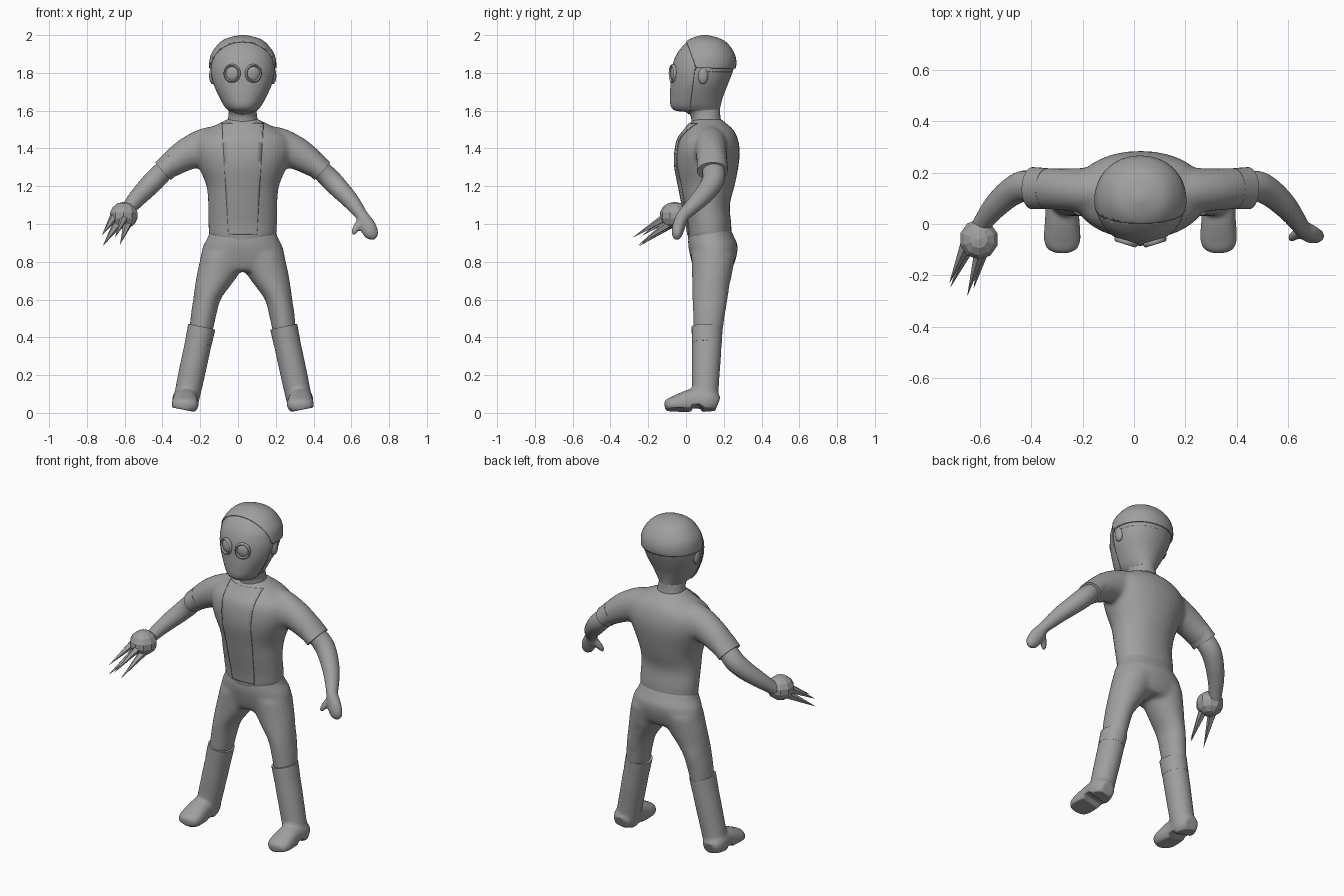
import bpy, bmesh, math
from mathutils import Vector, Matrix

if "Cube" in bpy.data.objects:
    bpy.data.objects.remove(bpy.data.objects["Cube"])

C = 0.025  # x of the body's mirror plane
GREY = bpy.data.materials.new("plain grey")
GREY.diffuse_color = (0.35, 0.35, 0.35, 1)
GREY.use_nodes = True
GREY.node_tree.nodes["Principled BSDF"].inputs["Base Color"].default_value = GREY.diffuse_color


def finish(bm, name, smooth=True, angle=50):
    bmesh.ops.recalc_face_normals(bm, faces=bm.faces)
    me = bpy.data.meshes.new(name)
    bm.to_mesh(me)
    bm.free()
    me.materials.append(GREY)
    ob = bpy.data.objects.new(name, me)
    bpy.context.collection.objects.link(ob)
    if smooth:
        bpy.context.view_layer.objects.active = ob
        for o in bpy.context.selected_objects:
            o.select_set(False)
        ob.select_set(True)
        bpy.ops.object.shade_smooth_by_angle(angle=math.radians(angle))
    return ob


def spline(pts, k):
    """Smooth curve through tuples of any length."""
    out = []
    for i in range(len(pts) - 1):
        p0, p1, p2, p3 = pts[max(i - 1, 0)], pts[i], pts[i + 1], pts[min(i + 2, len(pts) - 1)]
        for j in range(k):
            t = j / k
            out.append([0.5 * (2 * b + (c - a) * t + (2 * a - 5 * b + 4 * c - d) * t * t
                        + (3 * b - a - 3 * c + d) * t ** 3) for a, b, c, d in zip(p0, p1, p2, p3)])
    return out + [list(pts[-1])]


def loft(bm, pts, n=32, k=4, flat=False, ref=(0, 1, 0), power=2.0):
    """Closed tube through (x, y, z, half width, half depth)."""
    pts = spline(pts, k)
    pos = [Vector(p[:3]) for p in pts]
    rings = []
    for i, p in enumerate(pts):
        t = Vector((0, 0, 1)) if flat else (pos[min(i + 1, len(pos) - 1)] - pos[max(i - 1, 0)]).normalized()
        a = Vector(ref).cross(t).normalized()
        b = t.cross(a)
        ring = []
        for j in range(n):
            w = 2 * math.pi * j / n
            c, s = math.cos(w), math.sin(w)
            c = math.copysign(abs(c) ** (2 / power), c)
            s = math.copysign(abs(s) ** (2 / power), s)
            ring.append(bm.verts.new(pos[i] + a * c * p[3] + b * s * p[4]))
        rings.append(ring)
    for r, q in zip(rings, rings[1:]):
        for j in range(n):
            bm.faces.new((r[j], r[(j + 1) % n], q[(j + 1) % n], q[j]))
    bm.faces.new(rings[0][::-1])
    bm.faces.new(rings[-1])


def upright(rows):
    """Rows of (z, half width, front y, back y) to loft points."""
    return [(C, (f + b) / 2, z, w, (b - f) / 2) for z, w, f, b in rows]


def side(pts, s):
    return [(C + s * p[0],) + tuple(p[1:]) for p in pts]


def fuse(ob, voxel, rounds):
    """Blend overlapping volumes into one smooth skin."""
    m = ob.modifiers.new("blend", 'REMESH')
    m.mode, m.voxel_size = 'VOXEL', voxel
    m = ob.modifiers.new("soften", 'SMOOTH')
    m.factor, m.iterations = 0.5, rounds
    bpy.context.view_layer.update()
    me = bpy.data.meshes.new_from_object(ob.evaluated_get(bpy.context.evaluated_depsgraph_get()))
    ob.modifiers.clear()
    ob.data = me
    me.polygons.foreach_set("use_smooth", [True] * len(me.polygons))
    me.materials.clear()
    me.materials.append(GREY)
    return ob


def cut_shell(rows, planes, name, thick, power):
    """Raised plate: the part of a lofted skin behind all the planes."""
    bm = bmesh.new()
    loft(bm, upright(rows), n=48, k=5, flat=True, power=power)
    bmesh.ops.recalc_face_normals(bm, faces=bm.faces)
    for co, no in planes:
        bmesh.ops.bisect_plane(bm, geom=bm.verts[:] + bm.edges[:] + bm.faces[:],
                               plane_co=co, plane_no=no, clear_outer=True)
    ob = finish(bm, name)
    m = ob.modifiers.new("thickness", 'SOLIDIFY')
    m.thickness, m.offset = thick, 1
    return ob


def ellipsoid(name, co, size, u=24, v=16, smooth=True, rot=0):
    bm = bmesh.new()
    bmesh.ops.create_uvsphere(bm, u_segments=u, v_segments=v, radius=1)
    bm.transform(Matrix.Translation(co) @ Matrix.Rotation(rot, 4, 'Z') @ Matrix.Diagonal((*size, 1)))
    return finish(bm, name, smooth)


# Shirt: torso and short sleeves blended together
TORSO = [(0.93, .178, .012, .24), (1.0, .182, .003, .24), (1.1, .183, -.018, .232),
         (1.2, .192, -.038, .257), (1.3, .232, -.057, .277), (1.38, .26, -.057, .285),
         (1.45, .25, -.042, .275), (1.5, .19, -.005, .25), (1.54, .11, .025, .205), (1.555, .085, .035, .19)]
bm = bmesh.new()
loft(bm, upright(TORSO), flat=True, power=2.1)
for s in (-1, 1):
    loft(bm, side([(.1, .13, 1.43, .09, .09), (.19, .13, 1.41, .1, .09),
                   (.3, .135, 1.367, .085, .082), (.41, .14, 1.293, .062, .08)], s))
shirt = fuse(finish(bm, "shirt"), .014, 5)
for v in shirt.data.vertices:  # pointed front hem
    if v.co.z < 1.0 and v.co.y < .1:
        v.co.z -= .035 * max(0, 1 - abs(v.co.x - C) / .16) * (1.0 - v.co.z) / .07

# Front panel of the shirt
cut_shell(TORSO, [((C + .11, 0, 1.54), (1, 0, -.06)), ((C - .11, 0, 1.54), (-1, 0, -.06)),
                  ((0, .06, 0), (0, 1, 0)), ((0, 0, 1.53), (0, 0, 1)), ((0, 0, .945), (0, 0, -1))],
          "shirt_front_panel", .005, 2.1)

# Trousers: hips and thighs blended together
bm = bmesh.new()
loft(bm, upright([(.98, .172, .02, .235), (.93, .185, .012, .255), (.88, .212, .012, .275),
                  (.8, .225, .03, .26), (.75, .21, .05, .235)]), flat=True, power=2.1)
for s in (-1, 1):
    loft(bm, side([(.1, .145, .84, .12, .118), (.13, .138, .74, .112, .107), (.165, .13, .66, .09, .098),
                   (.19, .127, .6, .073, .094), (.207, .122, .52, .068, .085), (.222, .117, .42, .062, .076)], s),
         flat=True)
fuse(finish(bm, "trousers"), .014, 8)

# Head with neck
HEAD = [(1.52, .085, .03, .19), (1.57, .076, .025, .182), (1.597, .074, .0, .18), (1.605, .078, -.055, .18),
        (1.63, .098, -.077, .184), (1.68, .125, -.08, .198), (1.74, .153, -.077, .222), (1.8, .168, -.073, .245),
        (1.85, .168, -.064, .257), (1.9, .156, -.043, .247), (1.95, .118, -.003, .212),
        (1.975, .078, .035, .17), (1.99, .015, .085, .115)]
bm = bmesh.new()
loft(bm, upright(HEAD), n=48, k=5, flat=True, power=2.1)
finish(bm, "head")
brow = ((0, .05, 1.84), (0, .14, .05))
cut_shell(HEAD, [brow, ((0, .05, 1.84), (0, .24, -.03))], "face_mask", .005, 2.1)
cut_shell(HEAD, [(brow[0], (0, -.14, -.05)), ((0, 0, 1.825), (0, 0, -1))], "skull_cap", .01, 2.1)
cut_shell(HEAD, [((0, .05, 1.8), (0, -1, 0)), ((0, 0, 1.805), (0, 0, -1)), ((0, 0, 1.83), (0, 0, 1))],
          "cap_rim", .006, 2.1)

for s in (-1, 1):
    # Eyes with raised rims
    ellipsoid("eye", (C + s * .056, -.064, 1.797), (.037, .016, .04), rot=s * .3)
    bm = bmesh.new()
    tube, n, m = .007, 28, 8
    grid = [[bm.verts.new(((.04 + tube * math.cos(q * 2 * math.pi / m)) * math.cos(p * 2 * math.pi / n),
                           tube * 1.6 * math.sin(q * 2 * math.pi / m),
                           (.043 + tube * math.cos(q * 2 * math.pi / m)) * math.sin(p * 2 * math.pi / n)))
             for q in range(m)] for p in range(n)]
    for p in range(n):
        for q in range(m):
            bm.faces.new((grid[p][q], grid[(p + 1) % n][q], grid[(p + 1) % n][(q + 1) % m], grid[p][(q + 1) % m]))
    bm.transform(Matrix.Translation((C + s * .056, -.069, 1.797)) @ Matrix.Rotation(s * .3, 4, 'Z'))
    finish(bm, "eye_rim")
    ellipsoid("ear", (C + s * .158, .09, 1.785), (.02, .028, .045))

    # Sleeve cuffs
    bm = bmesh.new()
    loft(bm, side([(.365, .138, 1.331, .066, .08), (.422, .14, 1.28, .062, .082)], s), k=2)
    finish(bm, "sleeve_cuff")

    # Bare arms
    arm = [(.39, .14, 1.31, .05, .06), (.455, .148, 1.245, .056, .06), (.51, .12, 1.188, .053, .055),
           (.565, .07, 1.13, .046, .048), (.605, .02, 1.08, .038, .039), (.63, -.015, 1.045, .033, .034)]
    bm = bmesh.new()
    if s > 0:  # open hand with a thumb
        loft(bm, side(arm + [(.652, -.032, 1.005, .042, .034), (.673, -.044, .965, .042, .032),
                             (.688, -.048, .935, .032, .024), (.694, -.05, .918, .01, .01)], s), n=24)
        loft(bm, side([(.635, -.02, 1.03, .022, .022), (.605, -.042, .985, .02, .02),
                       (.588, -.055, .955, .014, .014), (.582, -.06, .943, .004, .004)], s), n=12)
        fuse(finish(bm, "arm_with_hand"), .008, 3)
    else:
        loft(bm, side(arm, s), n=24)
        finish(bm, "arm")

    # Boots: shaft and foot blended, then flattened at the sole
    bm = bmesh.new()
    loft(bm, side([(.22, .112, .44, .07, .08), (.25, .108, .3, .071, .077), (.28, .103, .16, .07, .072),
                   (.303, .1, .05, .067, .07)], s))
    loft(bm, side([(.305, .168, .045, .045, .04), (.305, .12, .06, .068, .07), (.305, .04, .06, .066, .068),
                   (.305, -.02, .05, .07, .058), (.305, -.07, .042, .07, .044), (.305, -.1, .038, .054, .034),
                   (.305, -.113, .036, .02, .018)], s), ref=(0, 0, 1), power=2.3)
    boot = fuse(finish(bm, "boot"), .01, 4)
    for v in boot.data.vertices:
        low = .002 + .2 * max(0, abs(v.co.x - C) - .24)
        if .03 < v.co.y < .085:
            low += .018
        v.co.z = max(v.co.z, low)

    # Boot cuff with a crisp top edge
    bm = bmesh.new()
    loft(bm, side([(.217, .112, .455, .073, .082), (.235, .11, .37, .071, .079)], s), k=2)
    finish(bm, "boot_cuff")

# Faceted fist with long claws
FIST = Vector((-.605, -.06, 1.045))
ellipsoid("fist", FIST, (.078, .08, .072), u=10, v=7, smooth=False)
for tip, off in (((-.72, -.23, .94), (-.04, 0, .01)), ((-.715, -.245, .885), (-.025, 0, -.03)),
                 ((-.65, -.28, .93), (.015, -.01, .015)), ((-.625, -.25, .89), (.03, 0, -.02))):
    base = FIST + Vector(off)
    d = Vector(tip) - base
    bm = bmesh.new()
    bmesh.ops.create_cone(bm, cap_ends=True, segments=5, radius1=.028, radius2=.0005, depth=d.length)
    bm.transform(Matrix.Translation(base + d / 2) @ d.to_track_quat('Z', 'Y').to_matrix().to_4x4())
    finish(bm, "claw", smooth=False)
